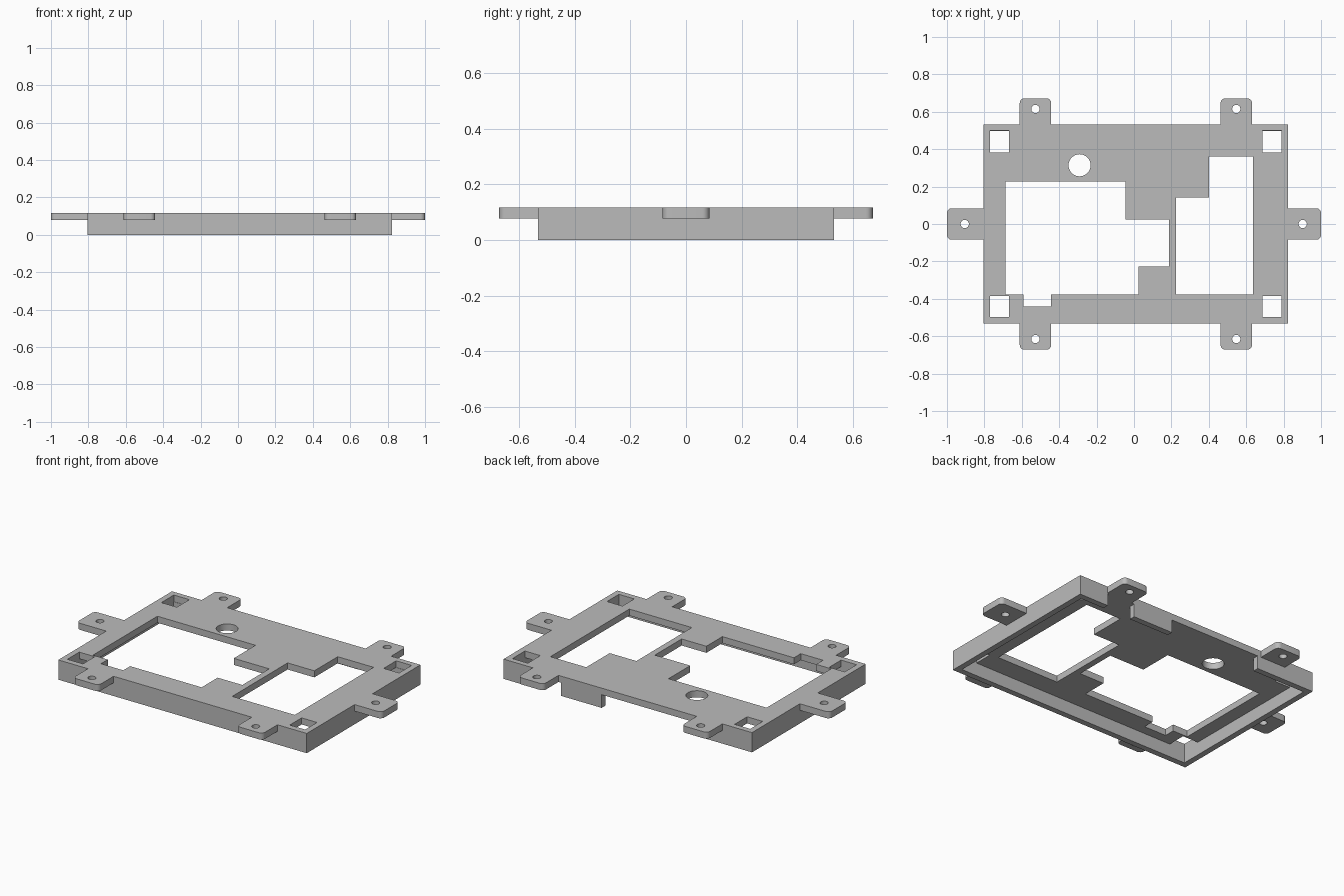
import bpy
import bmesh
from math import cos, sin, pi

cube = bpy.data.objects.get("Cube")
if cube:
    bpy.data.objects.remove(cube, do_unlink=True)

grey = bpy.data.materials.new("plain grey")
grey.use_nodes = True
colour = (0.5, 0.5, 0.5, 1)
grey.diffuse_color = colour
grey.node_tree.nodes["Principled BSDF"].inputs["Base Color"].default_value = colour

# Main dimensions
LEFT, RIGHT, DEPTH = -0.805, 0.823, 0.532
PLATE_Z, TOP_Z = 0.078, 0.117
WALL = 0.035
TAB, ROUND = 0.084, 0.025


def circle(cx, cy, r, n=32):
    return [(cx + r * cos(2 * pi * i / n), cy + r * sin(2 * pi * i / n)) for i in range(n)]


def rect(x0, x1, y0, y1):
    return [(x0, y0), (x1, y0), (x1, y1), (x0, y1)]


def tab(cx, cy, dx, dy, length):
    """Rounded tab outline, walked anticlockwise, pointing along (dx, dy)."""
    flat = [(0, -TAB)]
    for side, start in ((-1, -pi / 2), (1, 0)):
        for i in range(7):
            a = start + i * pi / 12
            flat.append((length - ROUND + ROUND * cos(a), side * (TAB - ROUND) + ROUND * sin(a)))
    flat.append((0, TAB))
    return [(cx + u * dx - v * dy, cy + u * dy + v * dx) for u, v in flat]


def extrude(name, loops, z0, z1):
    """Fill closed loops, inner loops becoming holes, and extrude them."""
    curve = bpy.data.curves.new(name, "CURVE")
    curve.dimensions = "2D"
    curve.fill_mode = "BOTH"
    curve.extrude = (z1 - z0) / 2
    for loop in loops:
        spline = curve.splines.new("POLY")
        spline.points.add(len(loop) - 1)
        for point, (x, y) in zip(spline.points, loop):
            point.co = (x, y, 0, 1)
        spline.use_cyclic_u = True
    temp = bpy.data.objects.new(name + " outline", curve)
    bpy.context.collection.objects.link(temp)
    graph = bpy.context.evaluated_depsgraph_get()
    mesh = bpy.data.meshes.new_from_object(temp.evaluated_get(graph))
    bpy.data.objects.remove(temp, do_unlink=True)

    bm = bmesh.new()
    bm.from_mesh(mesh)
    bmesh.ops.remove_doubles(bm, verts=bm.verts, dist=0.0001)
    bmesh.ops.translate(bm, verts=bm.verts, vec=(0, 0, (z0 + z1) / 2))
    bmesh.ops.recalc_face_normals(bm, faces=bm.faces)
    bm.to_mesh(mesh)
    bm.free()
    mesh.materials.clear()
    mesh.materials.append(grey)
    obj = bpy.data.objects.new(name, mesh)
    bpy.context.collection.objects.link(obj)
    bpy.ops.object.select_all(action="DESELECT")
    obj.select_set(True)
    bpy.context.view_layer.objects.active = obj
    bpy.ops.object.shade_smooth_by_angle(angle=pi / 6)
    return obj


# Plate outline with six mounting tabs
TAB_X = (-0.527, 0.547)
TAB_LEN = 0.14
outline = [(LEFT, -DEPTH)]
for x in TAB_X:
    outline += tab(x, -DEPTH, 0, -1, TAB_LEN)
outline += [(RIGHT, -DEPTH)] + tab(RIGHT, 0, 1, 0, 1 - RIGHT) + [(RIGHT, DEPTH)]
for x in reversed(TAB_X):
    outline += tab(x, DEPTH, 0, 1, TAB_LEN)
outline += [(LEFT, DEPTH)] + tab(LEFT, 0, -1, 0, 1 + LEFT)

# Large stepped openings
left_opening = [(-0.688, 0.228), (-0.045, 0.228), (-0.045, 0.025), (0.187, 0.025),
                (0.187, -0.226), (0.025, -0.226), (0.025, -0.376), (-0.444, -0.376),
                (-0.444, -0.44), (-0.59, -0.44), (-0.59, -0.376), (-0.688, -0.376)]
right_opening = [(0.225, 0.143), (0.4, 0.143), (0.4, 0.362), (0.635, 0.362),
                 (0.635, -0.376), (0.225, -0.376)]

# Round and square holes
holes = [left_opening, right_opening, circle(-0.291, 0.314, 0.059, 48)]
holes += [circle(x, y, 0.022) for x in TAB_X for y in (-0.615, 0.615)]
holes += [circle(x, 0, 0.022) for x in (-0.905, 0.902)]
for x0, x1 in ((-0.77, -0.668), (0.687, 0.788)):
    holes += [rect(x0, x1, 0.382, 0.499), rect(x0, x1, -0.497, -0.386)]
extrude("mounting plate", [outline] + holes, PLATE_Z, TOP_Z)

# Skirt wall around front and sides, with short returns along the back
inner_l, inner_r, inner_y = LEFT + WALL, RIGHT - WALL, DEPTH - WALL
skirt = [(LEFT, -DEPTH), (RIGHT, -DEPTH), (RIGHT, DEPTH), (0.63, DEPTH), (0.63, inner_y),
         (inner_r, inner_y), (inner_r, -inner_y), (inner_l, -inner_y), (inner_l, inner_y),
         (-0.42, inner_y), (-0.42, DEPTH), (LEFT, DEPTH)]
extrude("skirt wall", [skirt], 0, PLATE_Z)

# Separate piece of back wall between the two gaps
extrude("back wall piece", [rect(0.18, 0.445, inner_y, DEPTH)], 0, PLATE_Z)
